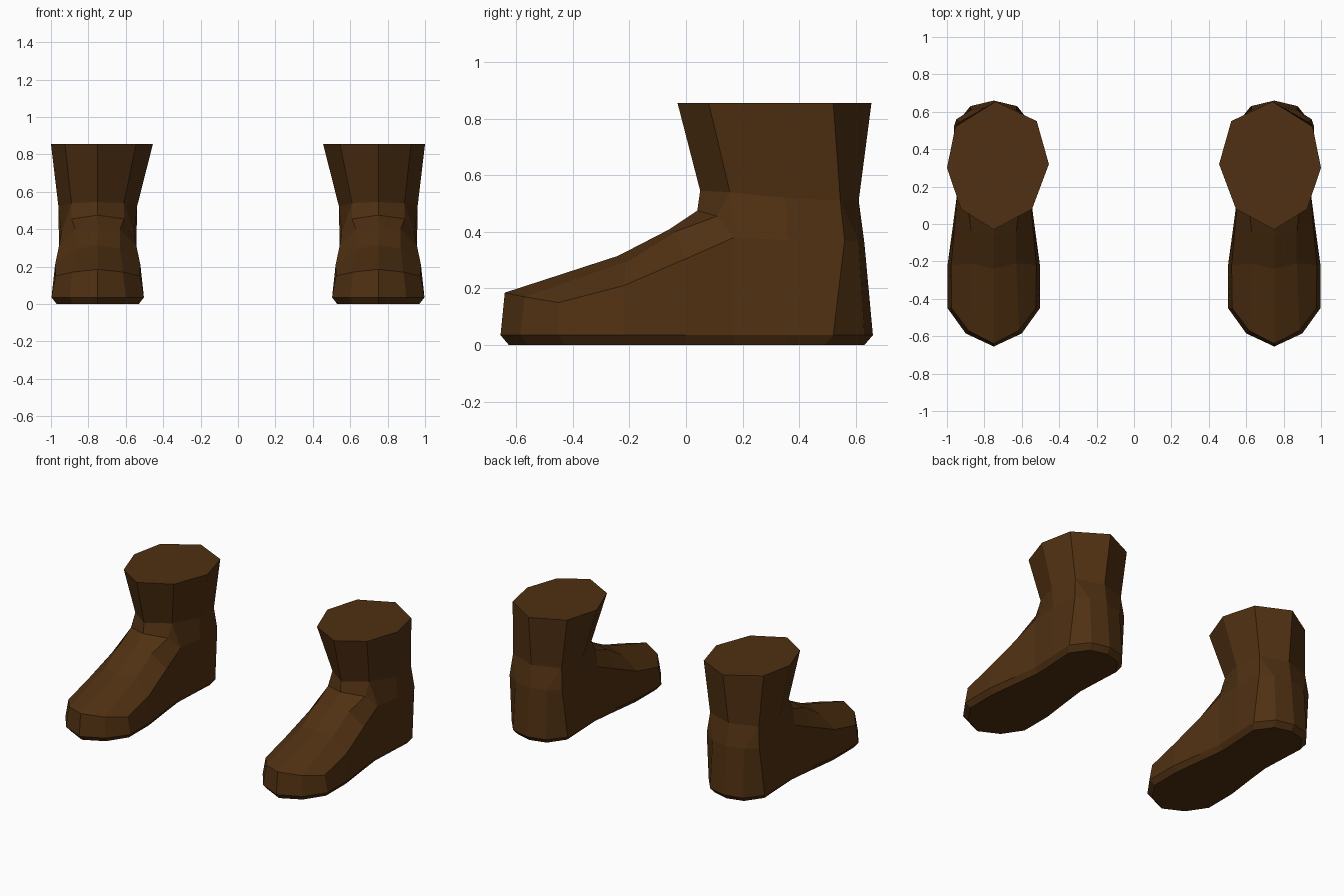
import bpy, bmesh

if "Cube" in bpy.data.objects:
    bpy.data.objects.remove(bpy.data.objects["Cube"])

brown = bpy.data.materials.new("dark brown leather")
brown.diffuse_color = (0.080, 0.030, 0.006, 1)
brown.use_nodes = True
brown.node_tree.nodes["Principled BSDF"].inputs["Base Color"].default_value = brown.diffuse_color

CX = 0.75  # centre line of each foot

# Half outlines from toe to heel: (half width, y)
WELT = [(0, -.655), (.15, -.585), (.247, -.45), (.247, -.22), (.217, .0),
        (.195, .17), (.205, .36), (.213, .52), (.125, .63), (0, .66)]
# Upper edge of the foot sides, same points: (half width, y, z)
EDGE = [(0, -.64, .185), (.135, -.57, .17), (.225, -.45, .15), (.228, -.22, .21),
        (.208, .0, .305), (.195, .17, .38), (.208, .36, .37), (.2, .56, .37),
        (.12, .61, .365), (0, .63, .36)]
# Instep rows: edge point, shoulder, ridge
INSTEP = [((.12, -.21, .295), (0, -.24, .315)),
          ((.12, -.04, .40), (0, -.06, .408)),
          ((.14, .11, .455), (0, .04, .475))]
# Ankle half ring: front, front side, side, back side, back
ANKLE = [(0, .05, .545), (.14, .155, .54), (.21, .35, .52), (.185, .545, .51), (0, .61, .51)]
# Shaft opening, outer and inner half: (x offset, y)
TOP = {1: [(0, -.03), (.175, .08), (.25, .30), (.205, .52), (-.01, .655)],
       -1: [(0, -.03), (-.205, .08), (-.295, .32), (-.23, .55), (-.01, .655)]}


def build_boot(name, mirror):
    bm = bmesh.new()

    def verts(points, side):
        return [bm.verts.new((mirror * (CX + side * x), y, z)) for x, y, z in points]

    def face(*vs):
        vs = list(dict.fromkeys(vs))
        if len(vs) > 2:
            bm.faces.new(vs)

    def loft(a, b):
        for i in range(len(a) - 1):
            face(a[i], a[i + 1], b[i + 1], b[i])

    soles, tops = {}, {}
    for s in (1, -1):
        # sole bevel and foot sides
        sole = verts([(x * .89, y * .955 if y < 0 else y - .03 * (y > .5), 0) for x, y in WELT], s)
        welt = verts([(x, y, .035) for x, y in WELT], s)
        edge = verts(EDGE, s)
        loft(sole, welt)
        loft(welt, edge)
        # instep over the toes up to the ankle
        prev = [edge[2], edge[1], edge[0]]
        for k, row in enumerate(INSTEP):
            cur = [edge[3 + k]] + verts(row, s)
            loft(prev, cur)
            prev = cur
        # ankle and flared shaft
        ankle = verts(ANKLE, s)
        lower = [prev[2], prev[1]] + edge[5:]
        upper = [ankle[i] for i in (0, 1, 1, 2, 3, 3, 4)]
        loft(lower, upper)
        top = [bm.verts.new((mirror * (CX + x), y, .855)) for x, y in TOP[s]]
        loft(ankle, top)
        soles[s], tops[s] = sole, top
    # closed sole and closed shaft opening
    for ring in (soles, tops):
        bm.faces.new(ring[1] + ring[-1][::-1])
    bmesh.ops.remove_doubles(bm, verts=bm.verts, dist=.0005)
    bmesh.ops.dissolve_degenerate(bm, edges=bm.edges, dist=.0001)
    bmesh.ops.recalc_face_normals(bm, faces=bm.faces)
    mesh = bpy.data.meshes.new(name)
    bm.to_mesh(mesh)
    bm.free()
    mesh.materials.append(brown)
    bpy.context.collection.objects.link(bpy.data.objects.new(name, mesh))


build_boot("right_boot", 1)
build_boot("left_boot", -1)
